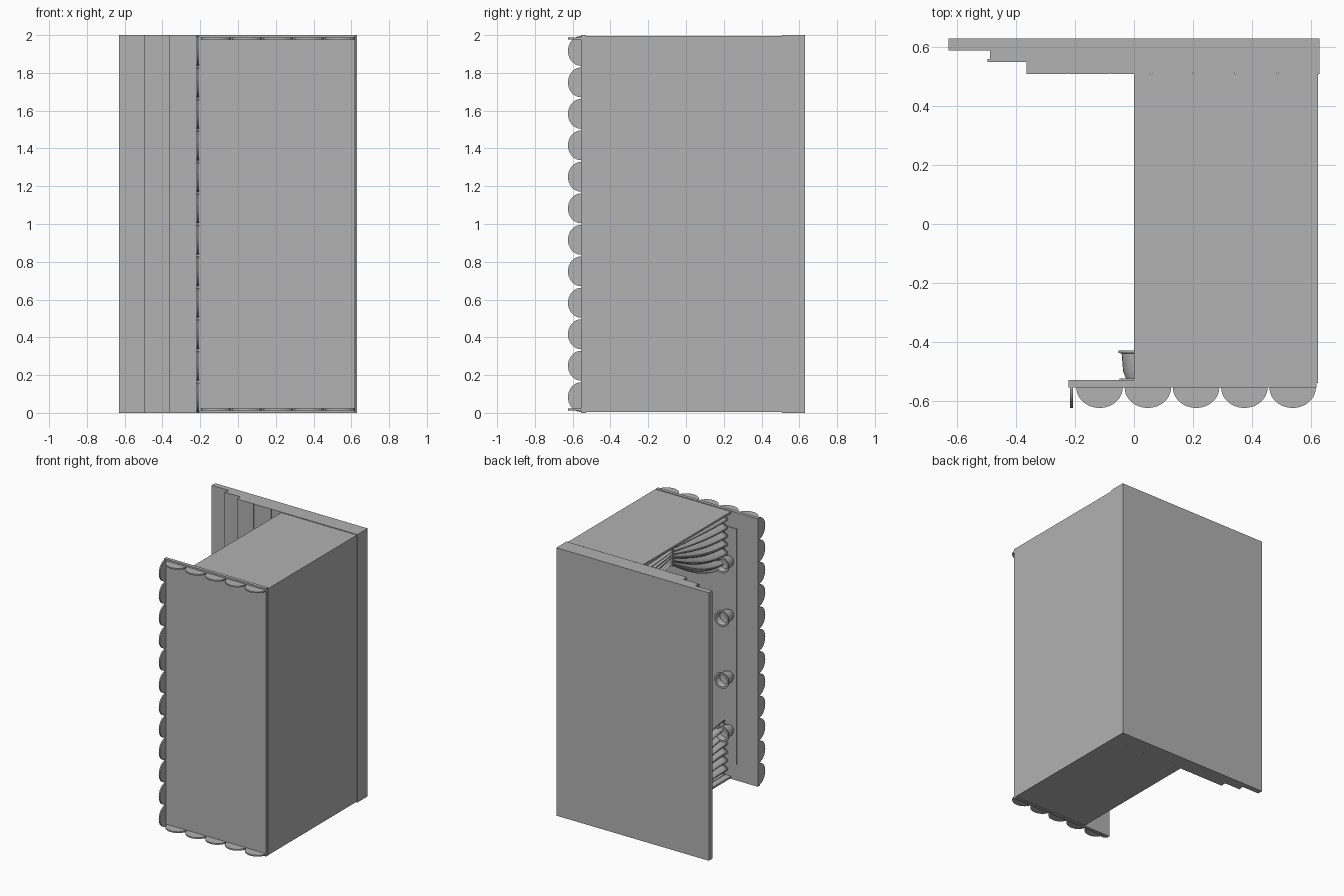
import bpy, bmesh, math
from mathutils import Matrix, Vector

cube = bpy.data.objects.get("Cube")
if cube:
    bpy.data.objects.remove(cube, do_unlink=True)

grey = bpy.data.materials.new("plain grey")
grey.use_nodes = True
colour = (0.445, 0.445, 0.445, 1)
grey.diffuse_color = colour
grey.node_tree.nodes["Principled BSDF"].inputs["Base Color"].default_value = colour


def finish(bm, name, smooth=False):
    bmesh.ops.recalc_face_normals(bm, faces=bm.faces)
    mesh = bpy.data.meshes.new(name)
    bm.to_mesh(mesh)
    bm.free()
    mesh.materials.append(grey)
    obj = bpy.data.objects.new(name, mesh)
    bpy.context.collection.objects.link(obj)
    if smooth:
        bpy.ops.object.select_all(action='DESELECT')
        obj.select_set(True)
        bpy.context.view_layer.objects.active = obj
        bpy.ops.object.shade_smooth_by_angle(angle=math.radians(40))
    return obj


def box(name, x, y, z):
    bm = bmesh.new()
    size = [b - a for a, b in (x, y, z)]
    mid = [(a + b) / 2 for a, b in (x, y, z)]
    bmesh.ops.create_cube(bm, size=1, matrix=Matrix.Translation(mid) @ Matrix.Diagonal((*size, 1)))
    return finish(bm, name)


def scallop(name, centre, along, across):
    """Thin half disc bulging towards -y."""
    bm = bmesh.new()
    radius, depth, thick = 0.079, 0.07, 0.01
    steps = 20
    ring = []
    for i in range(steps + 1):
        a = math.pi * i / steps
        p = Vector(centre) + along * radius * math.cos(a) - across * thick / 2
        p.y -= depth * math.sin(a)
        ring.append(bm.verts.new(p))
    face = bm.faces.new(ring)
    new = bmesh.ops.extrude_face_region(bm, geom=[face])["geom"]
    bmesh.ops.translate(bm, vec=across * thick, verts=[v for v in new if isinstance(v, bmesh.types.BMVert)])
    return finish(bm, name, True)


X, Z = Vector((1, 0, 0)), Vector((0, 0, 1))

# Stage base, with two steps on the open side
box("stage_base", (-0.365, 0.63), (0.515, 0.63), (0, 2))
box("upper_step", (-0.49, -0.365), (0.56, 0.63), (0, 2))
box("upper_step_tread", (-0.497, -0.365), (0.55, 0.56), (0, 2))
box("lower_step", (-0.63, -0.49), (0.59, 0.63), (0, 2))

# Floor boards with fine gaps
plank = 0.1425
for i in range(7):
    x = -0.365 + i * plank
    last = 0.63 if i == 6 else x + plank - 0.004
    box(f"floor_board_{i + 1}", (x, last), (0.509, 0.515), (0, 2))

# Hollow stage house
box("back_wall", (0.61, 0.625), (-0.54, 0.51), (0.005, 1.995))
for side, z in (("left", (1.98, 1.995)), ("right", (0.005, 0.02))):
    box(f"{side}_wall", (0, 0.61), (-0.54, 0.51), z)
box("canopy", (-0.222, 0.62), (-0.555, -0.53), (0, 2))
box("lamp_rail", (-0.05, 0.062), (-0.53, -0.525), (0.12, 1.88))

# Scalloped trim round the canopy
for i in range(12):
    scallop(f"front_scallop_{i + 1}", (-0.212, -0.555, 0.083 + i / 6), Z, X)
for i in range(5):
    for side, z in (("left", 1.983), ("right", 0.017)):
        scallop(f"{side}_scallop_{i + 1}", (-0.117 + i * 0.164, -0.555, z), X, Z)


# Gathered curtains, pulled in at the tie
def curtain_width(y):
    if y < 0.13:
        t = (0.13 - y) / 0.655
        return 0.16 + 0.27 * math.sin(t * math.pi / 2)
    t = (y - 0.13) / 0.38
    return 0.16 + 0.08 * math.sin(t * math.pi / 2)


for side in ("left", "right"):
    bm = bmesh.new()
    rows, cols = 28, 60
    grid = []
    for r in range(rows + 1):
        y = -0.525 + 1.034 * r / rows
        line = []
        for c in range(cols + 1):
            u = c / cols
            x = 0.045 + 0.018 * math.sin(u * 6.5 * math.tau)
            z = 0.02 + u * (curtain_width(y) - 0.02)
            line.append(bm.verts.new((x, y, 2 - z if side == "left" else z)))
        grid.append(line)
    for r in range(rows):
        for c in range(cols):
            bm.faces.new((grid[r][c], grid[r][c + 1], grid[r + 1][c + 1], grid[r + 1][c]))
    drape = finish(bm, f"{side}_curtain", True)
    cloth = drape.modifiers.new("cloth thickness", 'SOLIDIFY')
    cloth.thickness = 0.006
    z = (1.835, 1.98) if side == "left" else (0.02, 0.165)
    box(f"{side}_curtain_tie", (0.015, 0.075), (0.12, 0.14), z)

# Hanging lamps: open cups turned about y
profile = [(0, -0.525), (0.035, -0.525), (0.045, -0.5), (0.05, -0.44), (0.06, -0.438),
           (0.06, -0.43), (0.046, -0.43), (0.04, -0.47), (0, -0.475)]
for i, z in enumerate((0.37, 0.77, 1.23, 1.63)):
    bm = bmesh.new()
    verts = [bm.verts.new((r, y, 0)) for r, y in profile]
    edges = [bm.edges.new(pair) for pair in zip(verts, verts[1:])]
    bmesh.ops.spin(bm, geom=verts + edges, cent=(0, 0, 0), axis=(0, 1, 0), angle=math.tau, steps=20)
    bmesh.ops.remove_doubles(bm, verts=bm.verts, dist=0.0005)
    bmesh.ops.translate(bm, vec=(0.008, 0, z), verts=bm.verts)
    finish(bm, f"lamp_{i + 1}", True)
